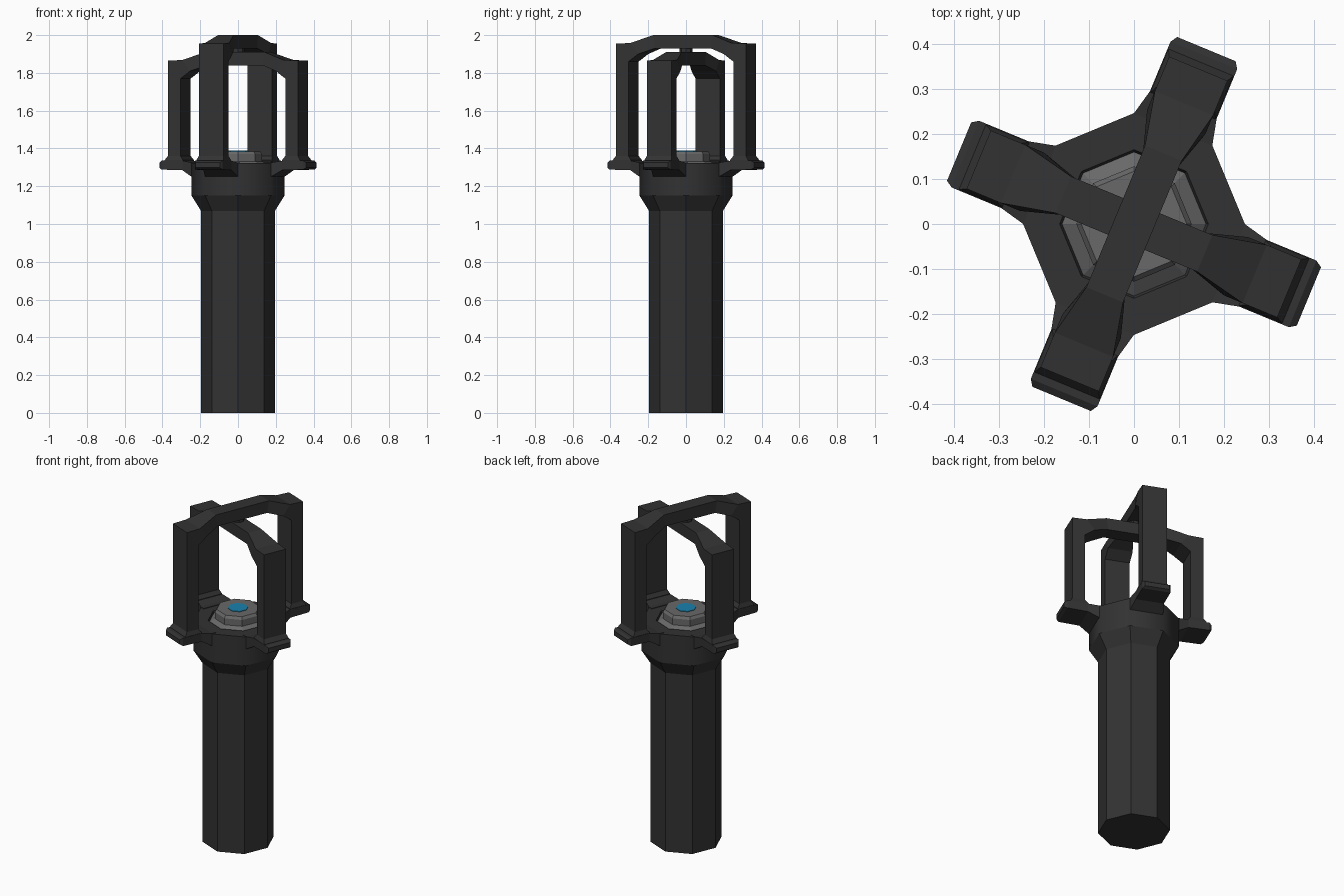
import bpy, bmesh
from math import cos, sin, pi, radians

if "Cube" in bpy.data.objects:
    bpy.data.objects.remove(bpy.data.objects["Cube"])


def material(name, rgb):
    m = bpy.data.materials.new(name)
    m.diffuse_color = (*rgb, 1)
    m.use_nodes = True
    m.node_tree.nodes["Principled BSDF"].inputs["Base Color"].default_value = m.diffuse_color
    return m


DARK = material("dark_grip", (0.032, 0.032, 0.032))
METAL = material("grey_metal", (0.14, 0.14, 0.14))
BLUE = material("blue_lens", (0.01, 0.22, 0.42))


def loft(name, rings, mat, smooth_bands=()):
    """Skin successive rings of points and cap both ends."""
    bm = bmesh.new()
    loops = [[bm.verts.new(p) for p in ring] for ring in rings]
    n = len(loops[0])
    for k, (a, b) in enumerate(zip(loops, loops[1:])):
        for i in range(n):
            j = (i + 1) % n
            f = bm.faces.new((a[i], a[j], b[j], b[i]))
            f.smooth = k in smooth_bands
    bm.faces.new(loops[0][::-1])
    bm.faces.new(loops[-1])
    bmesh.ops.recalc_face_normals(bm, faces=bm.faces[:])
    me = bpy.data.meshes.new(name)
    bm.to_mesh(me)
    bm.free()
    me.materials.append(mat)
    ob = bpy.data.objects.new(name, me)
    bpy.context.collection.objects.link(ob)
    return ob


def lathe(name, profile, mat, smooth_bands=(), n=8):
    rings = [[(r * cos(2 * pi * i / n), r * sin(2 * pi * i / n), z)
              for i in range(n)] for r, z in profile]
    return loft(name, rings, mat, smooth_bands)


def section(outer, inner, hw, bevel=0):
    """Four-cornered section spanning two (x, z) points and a width."""
    return [(outer[0], -hw, outer[1]), (outer[0], hw, outer[1]),
            (inner[0], hw, inner[1]), (inner[0], -hw, inner[1])]


# Eight-sided grip flaring into a smooth collar with a recessed seat
lathe("handle", [(0.196, 0), (0.196, 1.07), (0.246, 1.15), (0.246, 1.322),
                 (0.165, 1.322), (0.155, 1.30)], DARK, smooth_bands=(2,))

# Emitter core in the collar
lathe("emitter_base", [(0.16, 1.295), (0.16, 1.31), (0.128, 1.332)], METAL)
lathe("emitter_nut", [(0.128, 1.325), (0.128, 1.37), (0.117, 1.385)], METAL)
lathe("emitter_lens", [(0.055, 1.38), (0.055, 1.388)], BLUE)

# Four bracket arms under the cage posts: radius, half width, bottom, top
ARM = [(0.20, 0.094, 1.25, 1.325), (0.227, 0.094, 1.25, 1.325),
       (0.286, 0.08, 1.285, 1.335), (0.405, 0.08, 1.288, 1.335),
       (0.42, 0.07, 1.298, 1.325)]
for k in range(4):
    arm = loft("bracket_arm", [section((r, t), (r, b), w)
                               for r, w, b, t in ARM], DARK)
    arm.rotation_euler.z = radians(67.5 + 90 * k)

# Two crossing cage arches: outer point, inner point, half width
ARCH = [((0.388, 1.325), (0.284, 1.325), 0.078),
        ((0.388, 1.338), (0.284, 1.338), 0.078),
        ((0.373, 1.36), (0.30, 1.36), 0.07),
        ((0.373, 1.955), (0.30, 1.86), 0.07),
        ((0.29, 1.958), (0.245, 1.90), 0.07),
        ((0.17, 2.0), (0.16, 1.93), 0.044)]


def arch(name, drop, angle):
    def lower(p):
        return (p[0], p[1] - drop if p[1] > 1.5 else p[1])
    half = [section(lower(o), lower(i), w) for o, i, w in ARCH]
    other = [[(-x, y, z) for x, y, z in ring] for ring in reversed(half)]
    ob = loft(name, half + other, DARK)
    ob.rotation_euler.z = radians(angle)


arch("high_arch", 0, 67.5)
arch("low_arch", 0.09, 157.5)

# Small spacer where the arches cross
lathe("arch_spacer", [(0.035, 1.90), (0.035, 1.94)], DARK)
